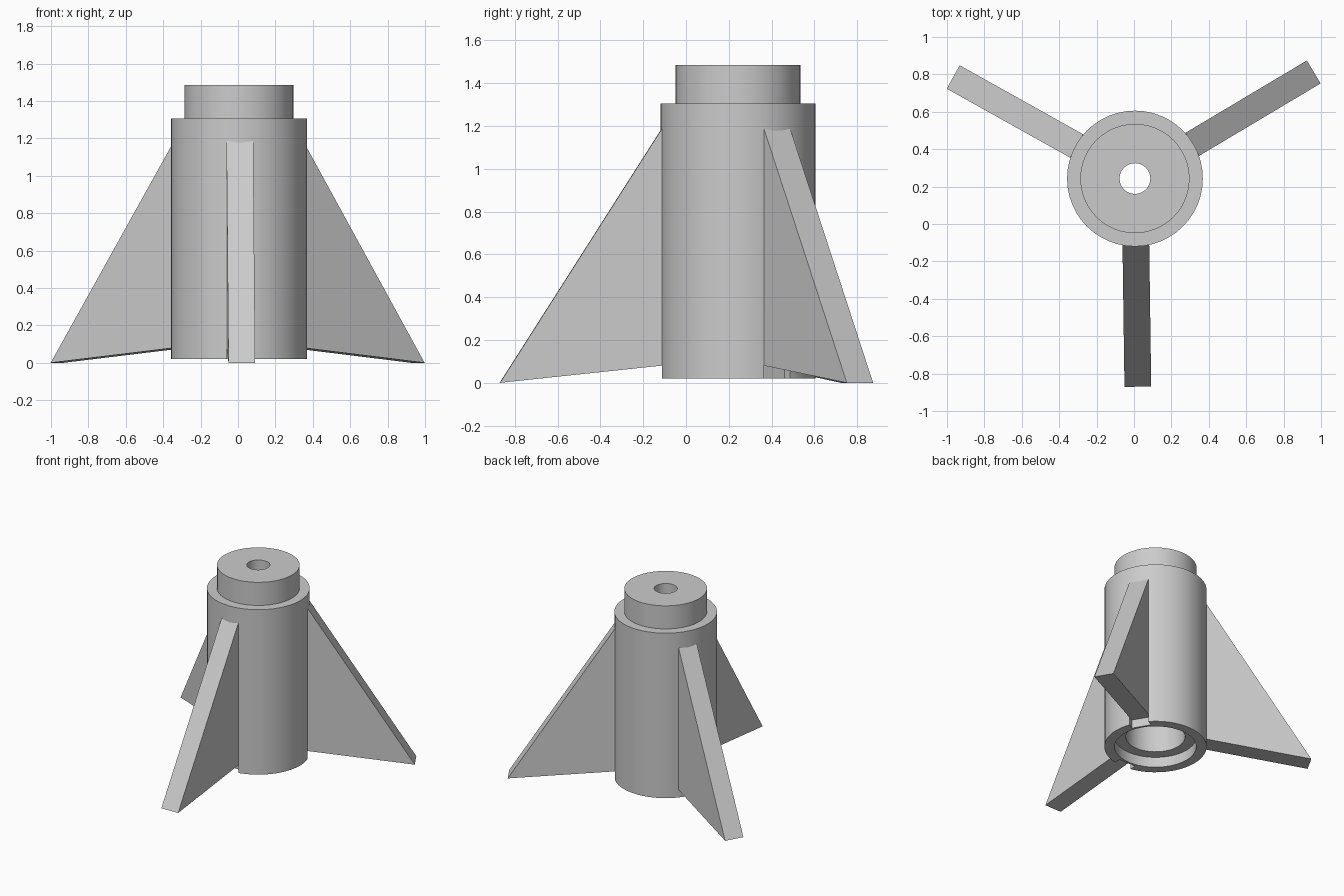
import bpy, bmesh, math
from mathutils import Matrix

if "Cube" in bpy.data.objects:
    bpy.data.objects.remove(bpy.data.objects["Cube"])

CX, CY = 0.005, 0.243          # axis of the tube
FIN_ANGLES = (-89.2, 30.8, 150.8)
FIN_WIDTH = 0.143

grey = bpy.data.materials.new("plain grey")
grey.diffuse_color = (0.6, 0.6, 0.6, 1)
grey.use_nodes = True
grey.node_tree.nodes["Principled BSDF"].inputs["Base Color"].default_value = grey.diffuse_color


def finish(name, bm, smooth=False):
    bmesh.ops.recalc_face_normals(bm, faces=bm.faces)
    mesh = bpy.data.meshes.new(name)
    bm.to_mesh(mesh)
    bm.free()
    mesh.materials.append(grey)
    ob = bpy.data.objects.new(name, mesh)
    bpy.context.collection.objects.link(ob)
    if smooth:
        bpy.ops.object.select_all(action='DESELECT')
        ob.select_set(True)
        bpy.context.view_layer.objects.active = ob
        bpy.ops.object.shade_smooth_by_angle(angle=math.radians(30))
    return ob


def lathe(name, profile, sides=48):
    """Revolve a closed (radius, z) profile around the tube axis."""
    bm = bmesh.new()
    rings = []
    for r, z in profile:
        rings.append([bm.verts.new((CX + r * math.cos(2 * math.pi * i / sides),
                                    CY + r * math.sin(2 * math.pi * i / sides), z))
                      for i in range(sides)])
    for a, b in zip(rings, rings[1:] + rings[:1]):
        for i in range(sides):
            j = (i + 1) % sides
            bm.faces.new((a[i], a[j], b[j], b[i]))
    return finish(name, bm, smooth=True)


def radial_plate(name, profile, angle):
    """Extrude a (radius, z) outline to fin width and turn it about the axis."""
    bm = bmesh.new()
    face = bm.faces.new([bm.verts.new((r, -FIN_WIDTH / 2, z)) for r, z in profile])
    ext = bmesh.ops.extrude_face_region(bm, geom=[face])
    verts = [v for v in ext["geom"] if isinstance(v, bmesh.types.BMVert)]
    bmesh.ops.translate(bm, verts=verts, vec=(0, FIN_WIDTH, 0))
    bm.transform(Matrix.Translation((CX, CY, 0)) @ Matrix.Rotation(math.radians(angle), 4, 'Z'))
    return finish(name, bm)


# Hollow tube with a top collar, narrow top hole and stepped bottom socket
body = lathe("body_tube", [
    (0.363, 0.02), (0.363, 1.305), (0.292, 1.305), (0.292, 1.485),
    (0.082, 1.485), (0.082, 1.305), (0.21, 1.305), (0.21, 0.10),
    (0.29, 0.10), (0.29, 0.02)])

for n, angle in enumerate(FIN_ANGLES, 1):
    # Tapered fin reaching into the wall of the tube
    radial_plate(f"fin_{n}", [(0.303, 0.086), (1.113, 0.0), (0.358, 1.185), (0.303, 1.185)], angle)
    # Notch in the tube wall below the fin
    cutter = radial_plate(f"notch_cutter_{n}", [(0.305, -0.05), (0.45, -0.05), (0.45, 0.12), (0.305, 0.12)], angle)
    cutter.hide_render = True
    cutter.hide_viewport = True
    mod = body.modifiers.new(f"notch_{n}", 'BOOLEAN')
    mod.operation = 'DIFFERENCE'
    mod.solver = 'EXACT'
    mod.object = cutter
